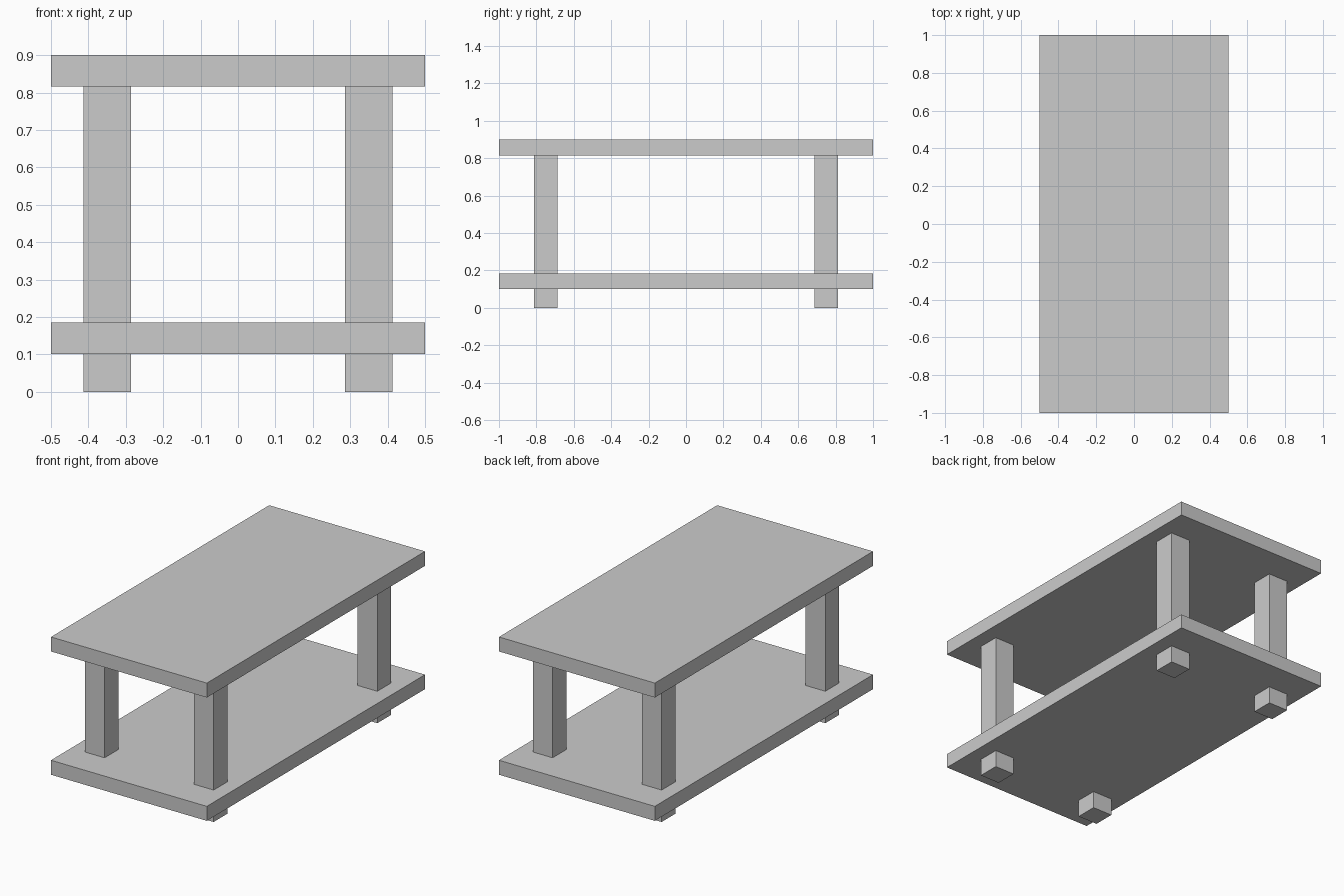
import bpy

if "Cube" in bpy.data.objects:
    bpy.data.objects.remove(bpy.data.objects["Cube"])


def box(name, center, size):
    """Add an axis-aligned box with applied scale."""
    bpy.ops.mesh.primitive_cube_add(size=1, location=center)
    obj = bpy.context.object
    obj.name = name
    obj.scale = size
    bpy.ops.object.transform_apply(location=False, rotation=False, scale=True)
    return obj


BOARD = 0.084   # board thickness
LEG = 0.127     # leg width
HEIGHT = 0.9

# Table top and lower shelf
box("table_top", (0, 0, HEIGHT - BOARD / 2), (1, 2, BOARD))
box("lower_shelf", (0, 0, 0.101 + BOARD / 2), (1, 2, BOARD))

# Four square legs running from the floor through the shelf to the top
leg_height = HEIGHT - BOARD
for y_name, y in (("front", -0.75), ("back", 0.75)):
    for x_name, x in (("left", -0.35), ("right", 0.35)):
        box(f"{y_name}_{x_name}_leg", (x, y, leg_height / 2), (LEG, LEG, leg_height))
